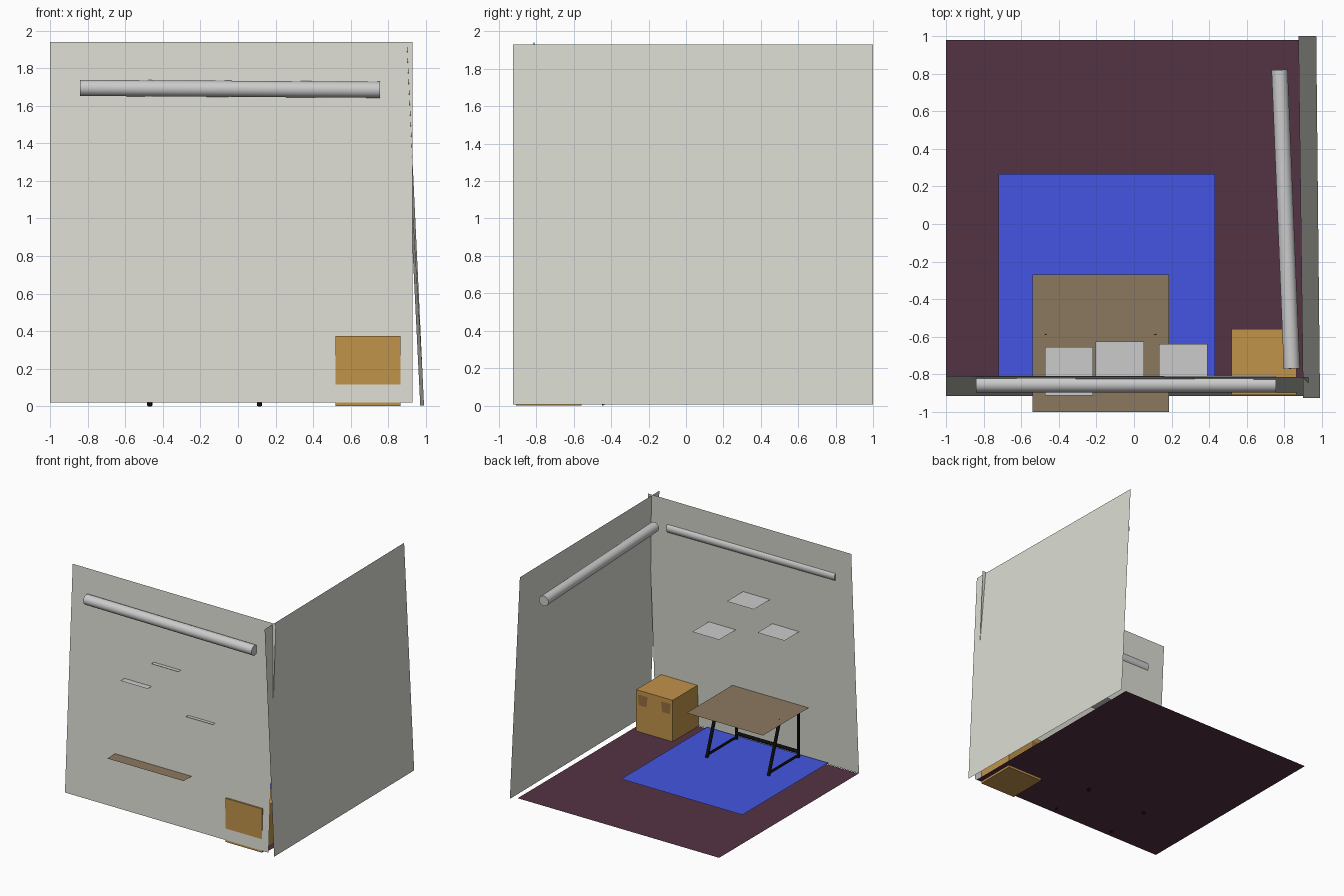
import bpy
from mathutils import Vector

if "Cube" in bpy.data.objects:
    bpy.data.objects.remove(bpy.data.objects["Cube"])


def material(name, r, g, b):
    lin = lambda c: (c / 255) ** 2.2
    m = bpy.data.materials.new(name)
    m.diffuse_color = (lin(r), lin(g), lin(b), 1)
    m.use_nodes = True
    m.node_tree.nodes["Principled BSDF"].inputs["Base Color"].default_value = m.diffuse_color
    return m


PLASTER = material("plaster", 218, 219, 209)
FLOOR = material("floor_maroon", 84, 54, 69)
BLUE = material("rug_blue", 70, 86, 225)
WOOD = material("table_wood", 138, 120, 96)
CARD = material("cardboard", 192, 146, 76)
TAPE = material("handle_brown", 150, 110, 66)
BLACK = material("black_metal", 30, 30, 30)


def add(name, verts, faces, mat=None):
    me = bpy.data.meshes.new(name)
    me.from_pydata(verts, [], faces)
    ob = bpy.data.objects.new(name, me)
    bpy.context.collection.objects.link(ob)
    if mat:
        me.materials.append(mat)
    return ob


def quad(name, corners, mat=None):
    return add(name, corners, [(0, 1, 2, 3)], mat)


def flat(name, x0, x1, y0, y1, z, mat=None):
    return quad(name, [(x0, y0, z), (x1, y0, z), (x1, y1, z), (x0, y1, z)], mat)


def rod(name, a, b, r, sides, mat=None):
    a, b = Vector(a), Vector(b)
    d = b - a
    bpy.ops.mesh.primitive_cylinder_add(vertices=sides, radius=r, depth=d.length,
                                        location=(a + b) / 2)
    ob = bpy.context.object
    ob.name = name
    ob.rotation_euler = d.to_track_quat('Z', 'Y').to_euler()
    if mat:
        ob.data.materials.append(mat)
    if sides > 12:
        bpy.ops.object.shade_smooth_by_angle()
    return ob


# Floor, rug and two walls leaning inward
flat("floor", -1, 0.91, -0.91, 0.98, 0.02, FLOOR)
flat("rug", -0.72, 0.43, -0.9, 0.265, 0.04, BLUE)
quad("front_wall", [(-1, -0.915, 0.02), (0.93, -0.915, 0.02),
                    (0.93, -0.815, 1.94), (-1, -0.81, 1.94)], PLASTER)
quad("right_wall", [(0.99, -0.925, 0.005), (0.97, 1.0, 0.005),
                    (0.875, 1.0, 1.93), (0.9, -0.925, 1.93)], PLASTER)

# Tubes near the top of each wall
rod("front_tube", (-0.84, -0.853, 1.695), (0.755, -0.853, 1.685), 0.043, 32)
rod("right_tube", (0.775, 0.82, 1.685), (0.84, -0.77, 1.695), 0.043, 32)

# Small wall shelves
for i, (x, y, z) in enumerate([(-0.475, -0.655, 1.116), (-0.205, -0.625, 1.323),
                               (0.133, -0.64, 0.966)]):
    flat(f"shelf_{i + 1}", x, x + 0.257, y - 0.257, y, z)

# Table top
flat("table_top", -0.54, 0.185, -1.0, -0.27, 0.467, WOOD)

# Trestle legs with side rails and one long rail
for side, x in (("left", -0.47), ("right", 0.115)):
    rod(f"{side}_near_leg", (x, -0.435, 0.004), (x, -0.6, 0.464), 0.014, 8, BLACK)
    rod(f"{side}_far_leg", (x, -0.85, 0.012), (x, -0.85, 0.464), 0.012, 8, BLACK)
    rod(f"{side}_rail", (x, -0.455, 0.06), (x, -0.85, 0.06), 0.01, 8, BLACK)
rod("long_rail", (-0.47, -0.85, 0.09), (0.115, -0.85, 0.09), 0.015, 8, BLACK)

# Cardboard box with two patches on its back face
bpy.ops.mesh.primitive_cube_add(size=1, location=(0.692, -0.735, 0.188))
box = bpy.context.object
box.name = "storage_box"
box.scale = (0.345, 0.35, 0.374)
box.data.materials.append(CARD)
for side, x in (("left", 0.58), ("right", 0.8)):
    quad(f"{side}_box_handle", [(x + 0.046, -0.556, 0.34), (x - 0.046, -0.556, 0.34),
                                (x - 0.036, -0.556, 0.25), (x + 0.036, -0.556, 0.25)], TAPE)
